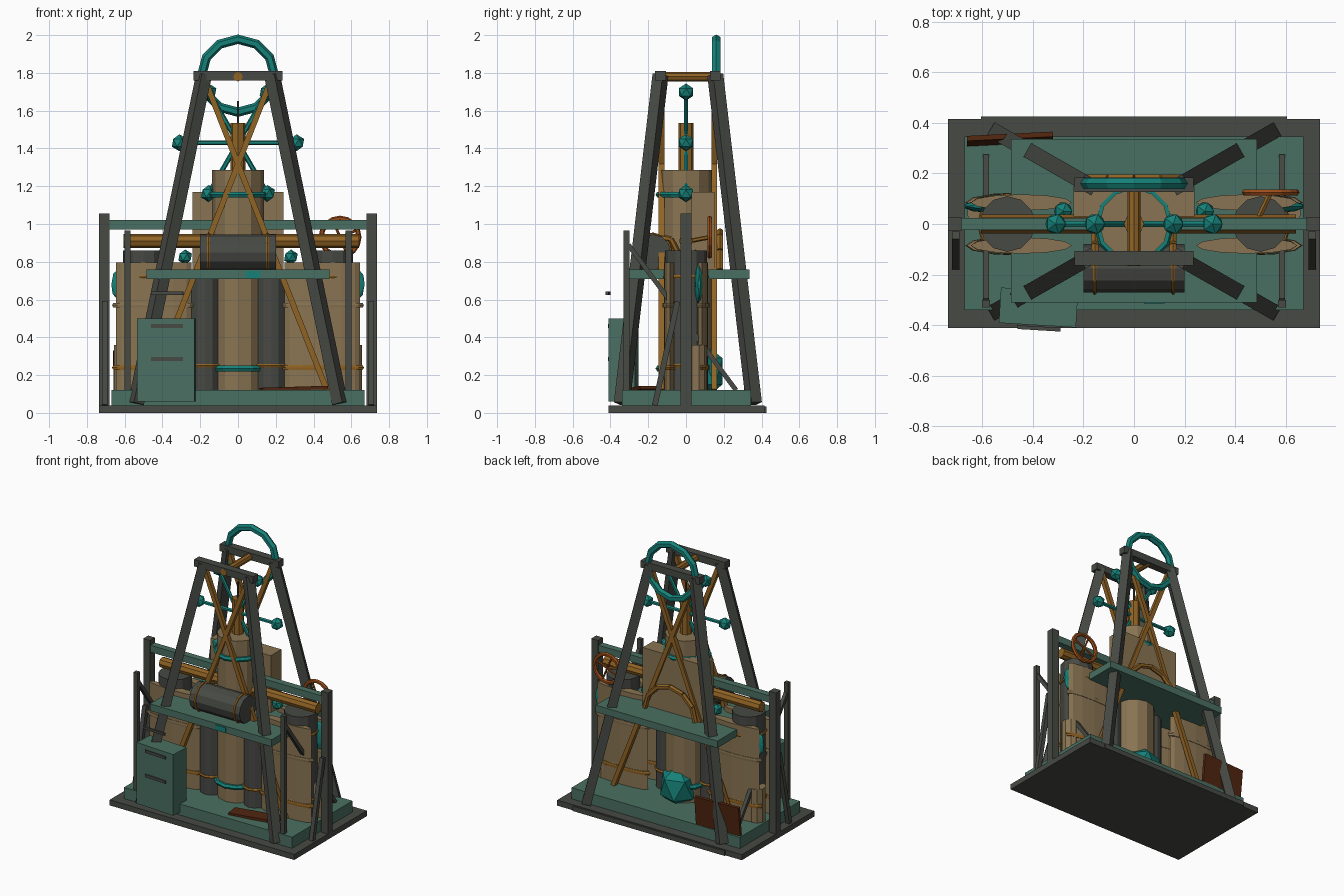
import bpy, math
from mathutils import Vector

cube = bpy.data.objects.get("Cube")
if cube:
    bpy.data.objects.remove(cube, do_unlink=True)


def material(name, rgb):
    m = bpy.data.materials.new(name)
    m.use_nodes = True
    m.diffuse_color = (*rgb, 1)
    node = next(n for n in m.node_tree.nodes if n.type == 'BSDF_PRINCIPLED')
    node.inputs["Base Color"].default_value = (*rgb, 1)
    return m


IRON = material("dark iron", (.063, .067, .058))
GREEN = material("green paint", (.068, .16, .122))
TAN = material("tan metal", (.25, .175, .085))
BRASS = material("old brass", (.28, .125, .018))
TEAL = material("teal glow", (.008, .22, .19))
RUST = material("orange rust", (.33, .075, .01))
DARK_RUST = material("dark rust", (.085, .02, .005))


def finish(name, mat):
    o = bpy.context.object
    o.name = name
    o.data.materials.append(mat)
    return o


def box(name, mat, x, y, z, turn=(0, 0, 0)):
    """Box from its (min, max) on each axis."""
    spans = (x, y, z)
    bpy.ops.mesh.primitive_cube_add(size=1, location=[sum(s) / 2 for s in spans], rotation=turn)
    o = finish(name, mat)
    o.scale = [s[1] - s[0] for s in spans]
    return o


def bar(name, mat, a, b, width, sides=0):
    """Square beam or round rod between two points."""
    a, b = Vector(a), Vector(b)
    rot = (b - a).to_track_quat('Z', 'Y').to_euler()
    if sides:
        bpy.ops.mesh.primitive_cylinder_add(vertices=sides, radius=width, depth=(b - a).length,
                                            location=(a + b) / 2, rotation=rot)
        return finish(name, mat)
    bpy.ops.mesh.primitive_cube_add(size=1, location=(a + b) / 2, rotation=rot)
    o = finish(name, mat)
    o.scale = (width, width, (b - a).length)
    return o


def column(name, mat, x, y, z, r, sides=12, flat=1):
    o = bar(name, mat, (x, y, z[0]), (x, y, z[1]), r, sides)
    o.scale.y = flat
    return o


def ring(name, mat, at, major, minor, turn=(0, 0, 0), segs=12, flat=1):
    bpy.ops.mesh.primitive_torus_add(location=at, rotation=turn, major_segments=segs,
                                     minor_segments=6, major_radius=major, minor_radius=minor)
    o = finish(name, mat)
    o.scale.y = flat
    return o


def ball(name, mat, at, r, detail=1, scale=(1, 1, 1)):
    bpy.ops.mesh.primitive_ico_sphere_add(subdivisions=detail, radius=r, location=at)
    o = finish(name, mat)
    o.scale = scale
    return o


UPRIGHT = (math.pi / 2, 0, 0)
ACROSS = (0, math.pi / 2, 0)
SIDES = (("right", -1), ("left", 1))

# Base, deck and raised platform
box("base_plate", IRON, (-.735, .735), (-.41, .415), (0, .04))
box("base_rear_lip", IRON, (-.605, .605), (.4, .425), (0, .035))
box("deck", GREEN, (-.67, .67), (-.34, .345), (.04, .12))
box("platform", GREEN, (-.485, .485), (-.31, .335), (.71, .76))
box("platform_lamp", TEAL, (.04, .12), (-.314, -.308), (.715, .75))

# Tower: four leaning legs, two head beams, joining rod
for end, y0, y1 in (("front", -.34, -.135), ("rear", .36, .155)):
    for side, s in SIDES:
        bar(f"{end}_{side}_leg", IRON, (s * .54, y0, .05), (s * .18, y1, 1.79), .062)
    box(f"{end}_head_beam", IRON, (-.235, .235), (y1 - .028, y1 + .028), (1.76, 1.81))
bar("head_rod", BRASS, (0, -.165, 1.78), (0, .17, 1.78), .025, 8)
ring("crown_ring", TEAL, (0, .16, 1.785), .193, .025, UPRIGHT)

# Crossed brass struts on the front and back
for end, y in (("front", -.13), ("rear", .15)):
    for side, s in SIDES:
        bar(f"{end}_{side}_strut", BRASS, (-s * .17, y, 1.75), (s * .47, y, .12), .03)

# Central vessel with piston
column("main_vessel", TAN, 0, 0, (.1, 1.285), .138, 12)
box("vessel_housing", TAN, (-.24, .24), (.03, .15), (.76, 1.17))
column("piston", BRASS, 0, 0, (1.28, 1.535), .04, 8)
column("piston_rod", IRON, 0, 0, (1.53, 1.65), .007, 6)
for z in (.235, 1.155):
    ring("vessel_ring", TEAL, (0, 0, z), .143, .018)

# Three-spoke rotor with ball tips
hub = Vector((0, 0, 1.43))
for k in range(3):
    a = k * math.pi / 3
    arm = Vector((math.cos(a), 0, math.sin(a))) * .31
    bar("rotor_spoke", TEAL, hub - arm, hub + arm, .013, 6)
    for tip in (hub - arm, hub + arm):
        ball("rotor_tip", TEAL, tip, .045)

# Horizontal drum with bands
bar("drum", IRON, (-.2, -.175, .85), (.2, -.175, .85), .095, 12)
for side, s in SIDES:
    ring(f"{side}_drum_band", BRASS, (s * .155, -.175, .85), .096, .009, ACROSS)
    bar(f"{side}_drum_pipe", BRASS, (s * .155, -.17, .935), (s * .155, -.08, .92), .016, 6)
    bar(f"{side}_drum_elbow", BRASS, (s * .155, -.08, .92), (s * .155, -.04, .84), .016, 6)

# Brass arch behind the vessel
arch = [(.2 * math.cos(k * math.pi / 6), .18, .76 + .2 * math.sin(k * math.pi / 6)) for k in range(7)]
for a, b in zip(arch, arch[1:]):
    bar("rear_arch", BRASS, a, b, .018, 6)

for side, s in SIDES:
    # Inner tanks
    column(f"{side}_inner_tank", IRON, s * .175, -.045, (.1, .72), .08)
    ring(f"{side}_inner_band", BRASS, (s * .175, -.045, .25), .08, .011)
    # Outer tanks with bands
    column(f"{side}_outer_tank", IRON, s * .5, 0, (.1, .86), .11)
    for z in (.25, .72):
        ring(f"{side}_outer_band", BRASS, (s * .5, 0, z), .11, .011)
    # Flattened tanks on both faces, with clamps
    for end, y in (("front", -.085), ("rear", .085)):
        column(f"{side}_{end}_flat_tank", TAN, s * .445, y, (.08, .795), .2, 12, .16)
        for z, mat in ((.24, BRASS), (.57, TAN)):
            ring(f"{side}_{end}_clamp", mat, (s * .445, y, z), .207, .015, flat=.18)
    column(f"{side}_foot_sleeve", TAN, s * .6, .05, (.1, .36), .06, 10)
    # Gauges
    ball(f"{side}_gauge", TEAL, (s * .575, .07, .68), .1, 2, (1, .25, 1.1))
    ball(f"{side}_valve", TEAL, (s * .28, .05, .825), .04)
    # Gantry posts and braces
    box(f"{side}_post", IRON, (s * .708 - .027, s * .708 + .027), (-.028, .028), (.04, 1.055))
    bar(f"{side}_post_brace", IRON, (s * .705, -.165, .04), (s * .705, -.045, .59), .03)
    box(f"{side}_front_post", IRON, (s * .585 - .016, s * .585 + .016), (-.33, -.3), (.04, .965))
    bar(f"{side}_long_brace", IRON, (s * .585, -.305, .89), (s * .585, .265, .12), .025)

# Gantry beam and the pipe under it
box("gantry_beam", GREEN, (-.69, .69), (-.024, .024), (.97, 1.02))
bar("gantry_pipe", BRASS, (-.605, 0, .91), (.64, 0, .91), .037, 8)

# Valve wheel on its stem
ring("valve_wheel", RUST, (.54, .125, .93), .1, .014, UPRIGHT, 16)
bar("wheel_stem", BRASS, (.49, .02, .91), (.54, .125, .93), .012, 6)
for k in range(2):
    a = k * math.pi / 2 + .4
    d = Vector((math.cos(a), 0, math.sin(a))) * .1
    bar("wheel_spoke", RUST, Vector((.54, .125, .93)) - d, Vector((.54, .125, .93)) + d, .007, 6)

# Cabinet with slots and a loose handle
turn = (0, 0, -.06)
box("cabinet", GREEN, (-.53, -.225), (-.4, -.26), (.06, .5), turn)
for z in (.285, .46):
    box("cabinet_slot", IRON, (-.46, -.29), (-.408, -.398), (z - .01, z + .01), turn)
box("loose_handle", IRON, (-.46, -.29), (-.42, -.405), (.625, .642), turn)

# Crystal and scrap plates
ball("crystal", TEAL, (0, .09, .22), .135, 1, (1, .9, 1.15))
box("standing_scrap", DARK_RUST, (-.66, -.32), (.325, .345), (.1, .33), (-.1, 0, .05))
box("lying_scrap", DARK_RUST, (.12, .47), (-.27, -.17), (.12, .138), (0, -.03, .15))
